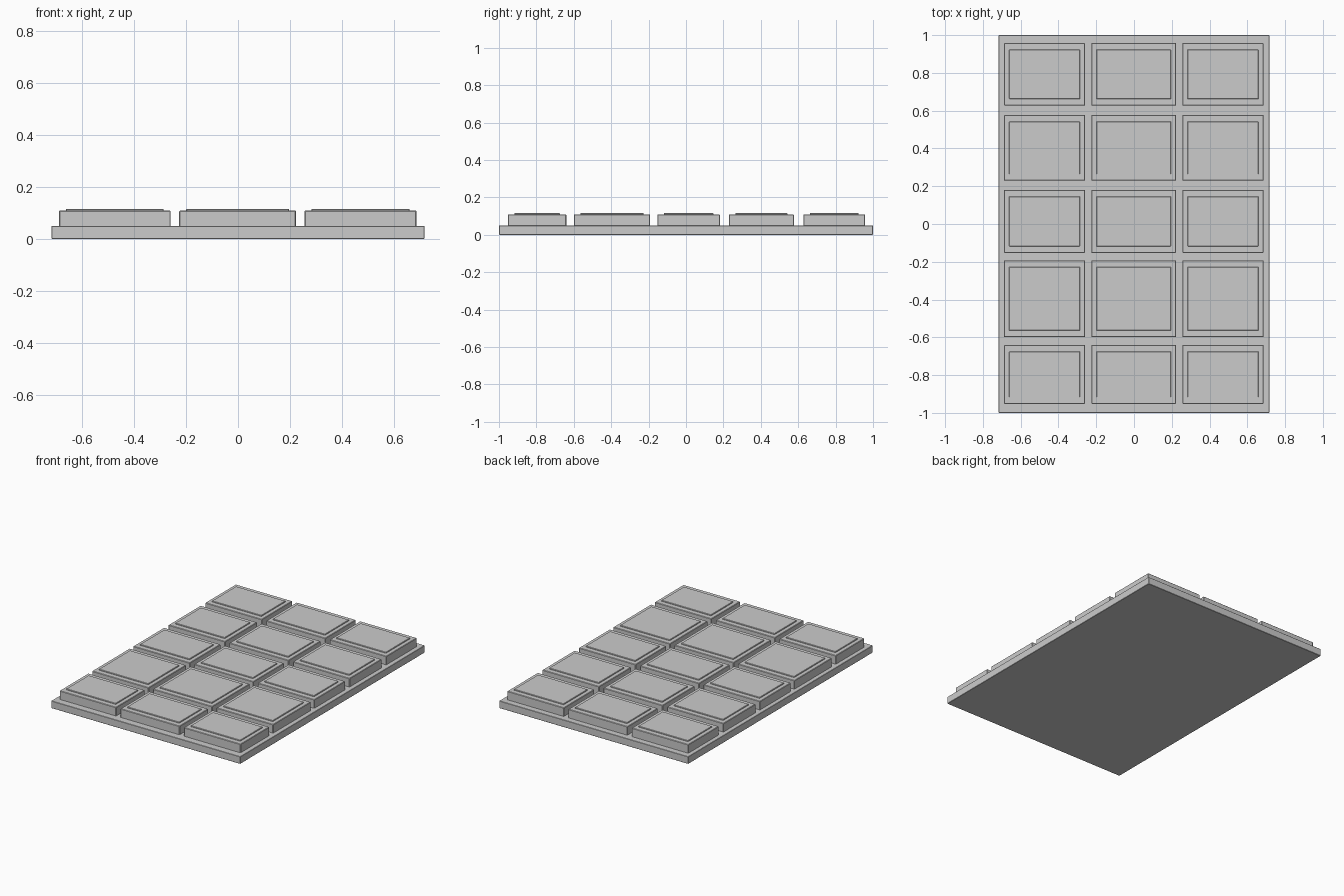
import bpy

if "Cube" in bpy.data.objects:
    bpy.data.objects.remove(bpy.data.objects["Cube"])


def box(name, x0, x1, y0, y1, z0, z1, bevel=0.003):
    bpy.ops.mesh.primitive_cube_add(size=1, location=((x0 + x1) / 2, (y0 + y1) / 2, (z0 + z1) / 2))
    ob = bpy.context.object
    ob.name = name
    ob.scale = (x1 - x0, y1 - y0, z1 - z0)
    bpy.ops.object.transform_apply(location=False, rotation=False, scale=True)
    if bevel:
        mod = ob.modifiers.new("edge_bevel", 'BEVEL')
        mod.width = bevel
        mod.segments = 1
    return ob


# backing slab
box("base_slab", -0.717, 0.717, -1.0, 1.0, 0.0, 0.05, 0.002)

# column and row extents of the raised blocks
columns = [(-0.688, -0.259), (-0.226, 0.223), (0.256, 0.686)]
rows = [(-0.952, -0.640), (-0.599, -0.192), (-0.153, 0.181), (0.229, 0.577), (0.627, 0.958)]

for r, (y0, y1) in enumerate(rows):
    for c, (x0, x1) in enumerate(columns):
        # block with a thin raised panel on top
        box(f"block_{r}_{c}", x0, x1, y0, y1, 0.045, 0.109)
        ix, iy = 0.027, 0.035
        box(f"top_panel_{r}_{c}", x0 + ix, x1 - ix, y0 + iy, y1 - iy, 0.104, 0.116, 0.002)
